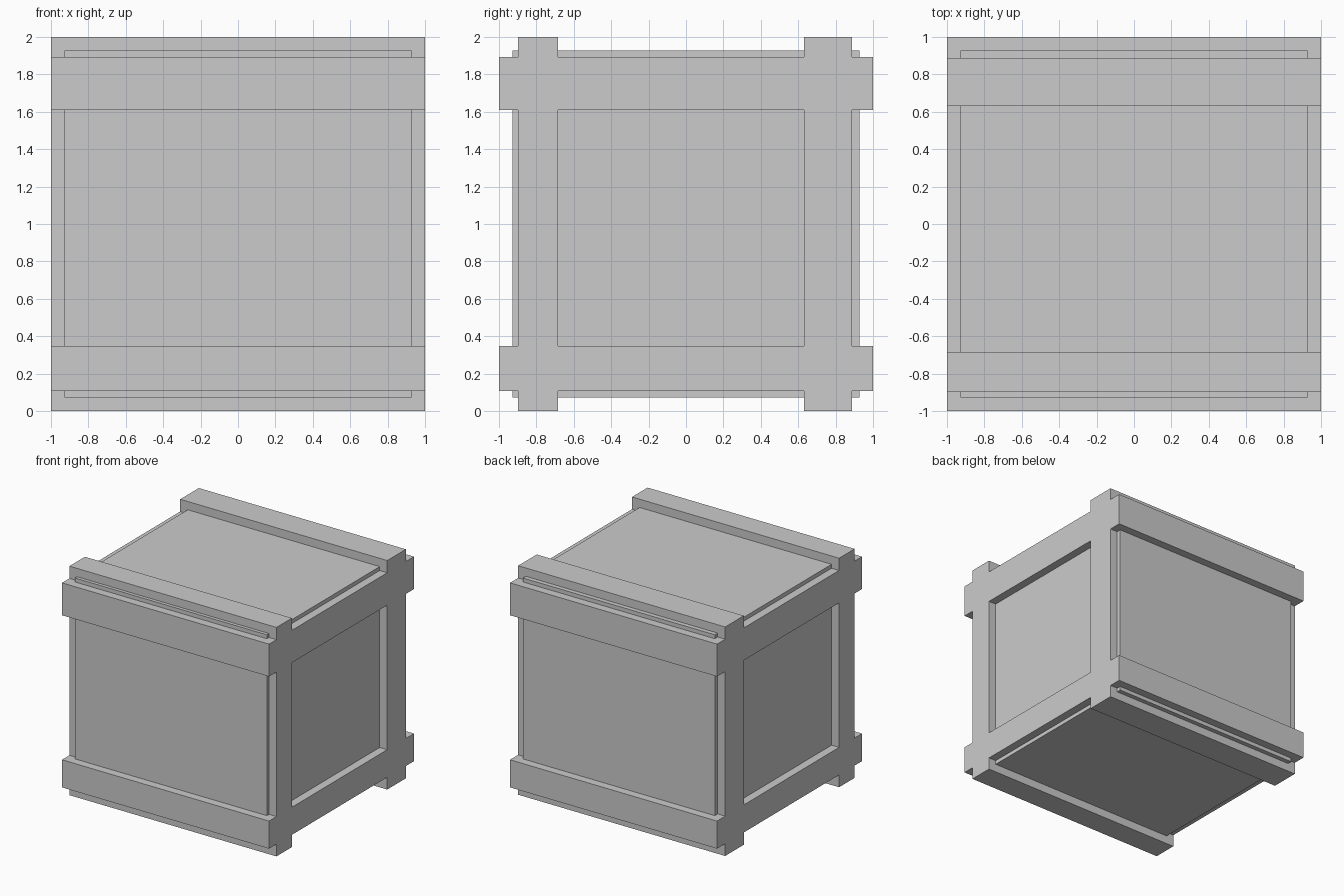
import bpy, bmesh
from mathutils import Vector

if "Cube" in bpy.data.objects:
    bpy.data.objects.remove(bpy.data.objects["Cube"])


def make_object(name, bm):
    bmesh.ops.recalc_face_normals(bm, faces=bm.faces)
    mesh = bpy.data.meshes.new(name)
    bm.to_mesh(mesh)
    bm.free()
    obj = bpy.data.objects.new(name, mesh)
    bpy.context.collection.objects.link(obj)
    return obj


# Crate body: plain box whose faces sit just below the frame
bm = bmesh.new()
bmesh.ops.create_cube(bm, size=1.855)
bmesh.ops.translate(bm, verts=bm.verts, vec=(0, 0, 1))
make_object("crate_body", bm)

# Frame: crossed uprights and rails, one profile in y-z extruded along x
ys = [-1, -0.898, -0.684, 0.631, 0.888, 1]
zs = [0, 0.107, 0.348, 1.61, 1.893, 2]
bm = bmesh.new()
grid = [[bm.verts.new((-1, y, z)) for z in zs] for y in ys]
for i in range(5):
    for j in range(5):
        if i in (1, 3) or j in (1, 3):
            bm.faces.new((grid[i][j], grid[i + 1][j],
                          grid[i + 1][j + 1], grid[i][j + 1]))
# Drop the four unused corner points
bmesh.ops.delete(bm, geom=[v for v in bm.verts if not v.link_faces], context='VERTS')
end = bmesh.ops.extrude_face_region(bm, geom=bm.faces[:], use_keep_orig=True)
moved = [g for g in end["geom"] if isinstance(g, bmesh.types.BMVert)]
bmesh.ops.translate(bm, verts=moved, vec=Vector((2, 0, 0)))
make_object("crate_frame", bm)
